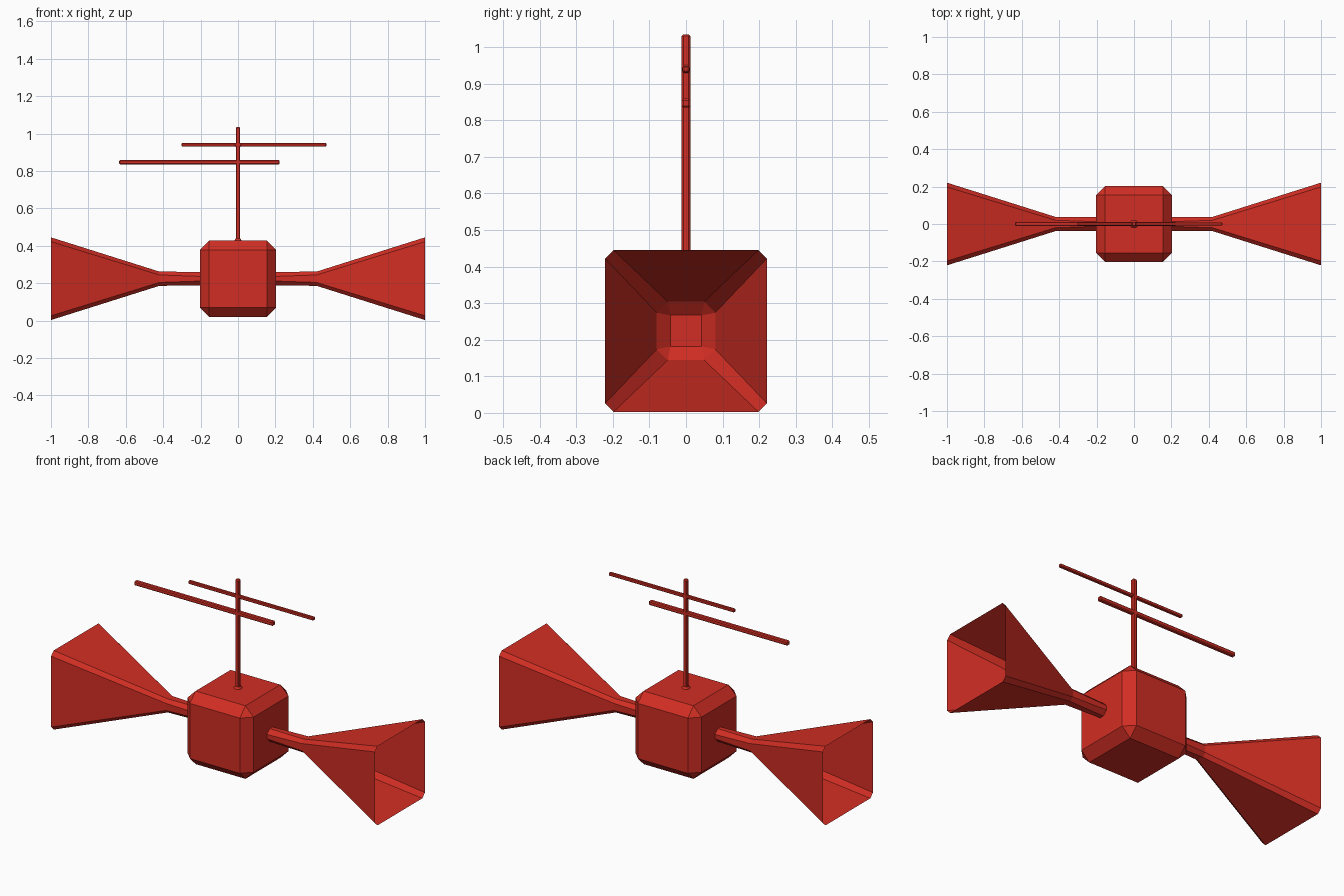
import bpy, bmesh
from mathutils import Vector

if "Cube" in bpy.data.objects:
    bpy.data.objects.remove(bpy.data.objects["Cube"])

RED = bpy.data.materials.new("red_paint")
RED.diffuse_color = (0.64, 0.027, 0.017, 1)
RED.use_nodes = True
RED.node_tree.nodes["Principled BSDF"].inputs["Base Color"].default_value = RED.diffuse_color
MID = 0.224  # height of the body centre


def finish(name, bm, loc):
    bmesh.ops.recalc_face_normals(bm, faces=bm.faces)
    me = bpy.data.meshes.new(name)
    bm.to_mesh(me)
    bm.free()
    me.materials.append(RED)
    ob = bpy.data.objects.new(name, me)
    ob.location = loc
    bpy.context.collection.objects.link(ob)
    return ob


def box(name, loc, size, chamfer):
    bm = bmesh.new()
    bmesh.ops.create_cube(bm, size=1)
    bmesh.ops.scale(bm, vec=Vector(size), verts=bm.verts)
    bmesh.ops.bevel(bm, geom=bm.edges[:], offset=chamfer, segments=1,
                    affect='EDGES', profile=0.5)
    return finish(name, bm, loc)


def loft(name, loc, rings, axis, sign=1):
    """Skin chamfered-square rings given as (position, half width, half flat)."""
    bm = bmesh.new()
    loops = []
    for p, h, f in rings:
        pts = [(h, -f), (h, f), (f, h), (-f, h), (-h, f), (-h, -f), (-f, -h), (f, -h)]
        loops.append([bm.verts.new((sign * p, a, b) if axis == 'X' else (a, b, p))
                      for a, b in pts])
    for r, s in zip(loops, loops[1:]):
        for i in range(8):
            j = (i + 1) % 8
            bm.faces.new((r[i], r[j], s[j], s[i]))
    bm.faces.new(loops[0])
    bm.faces.new(loops[-1])
    return finish(name, bm, loc)


# chamfered central body
box("body", (0, 0, MID), (0.408, 0.408, 0.408), 0.05)

# arm flaring into an open, hollow horn on each side
horn = [(0.19, 0.036, 0.012), (0.42, 0.038, 0.02), (1.0, 0.221, 0.198),
        (0.57, 0.08, 0.05), (0.54, 0.043, 0.0425)]
for sign, side in ((-1, "left"), (1, "right")):
    loft("horn_" + side, (0, 0, MID), horn, 'X', sign)

# mast with a small flared foot
loft("mast", (0, 0, 0), [(0.42, 0.02, 0.012), (0.43, 0.019, 0.011), (0.439, 0.012, 0.007),
                         (1.03, 0.012, 0.007), (1.035, 0.008, 0.004)], 'Z')

# crossbars with fillet joints at the mast
for name, x0, x1, z, half in (("lower", -0.635, 0.223, 0.847, 0.012),
                              ("upper", -0.302, 0.472, 0.94, 0.009)):
    box(name + "_crossbar", ((x0 + x1) / 2, 0, z), (x1 - x0, 2 * half, 2 * half), half * 0.4)
    joint = box(name + "_joint", (0, 0, z), (0.032, 0.022, 0.032), 0.004)
    joint.rotation_euler.y = 0.785
